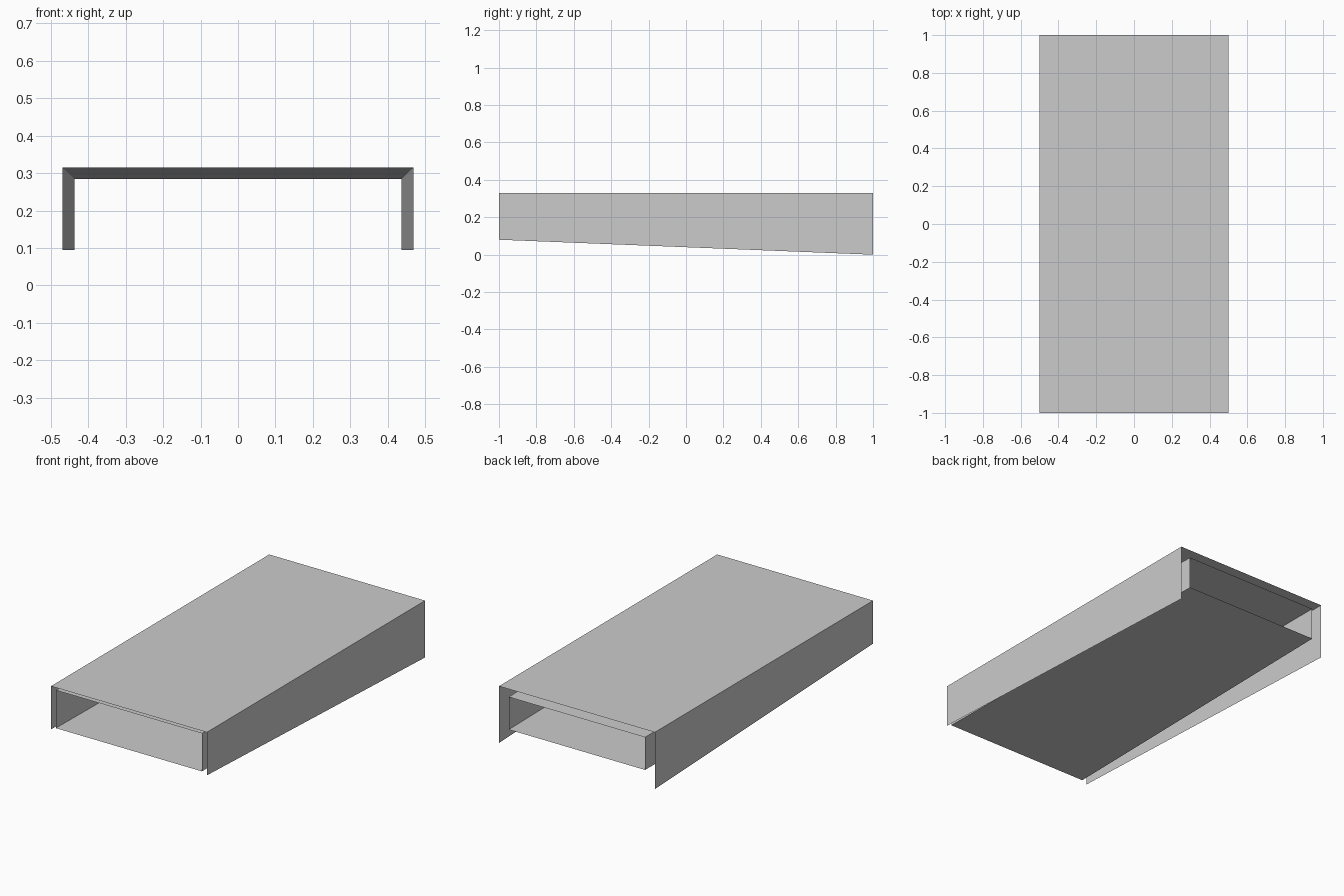
import bpy

if "Cube" in bpy.data.objects:
    bpy.data.objects.remove(bpy.data.objects["Cube"])


def loft_sheet(name, front, back, closed):
    """Thin surface joining a front (y=-1) and back (y=1) profile of (x, z) points."""
    n = len(front)
    verts = [(x, -1, z) for x, z in front] + [(x, 1, z) for x, z in back]
    spans = n if closed else n - 1
    faces = [(i, i + n, (i + 1) % n + n, (i + 1) % n) for i in range(spans)]
    mesh = bpy.data.meshes.new(name)
    mesh.from_pydata(verts, [], faces)
    mesh.update()
    obj = bpy.data.objects.new(name, mesh)
    bpy.context.collection.objects.link(obj)
    return obj


def section(half_width, bottom, top):
    """Bottom left, top left, top right, bottom right."""
    w = half_width
    return [(-w, bottom), (-w, top), (w, top), (w, bottom)]


# Outer cover: top and two sides, open below and at both ends
loft_sheet("outer_cover", section(0.5, 0.08, 0.33), section(0.5, 0.0, 0.33), False)

# Inner sleeve: open-ended tube with a level floor, tapering to the back
loft_sheet("inner_sleeve", section(0.469, 0.095, 0.315), section(0.437, 0.095, 0.284), True)
